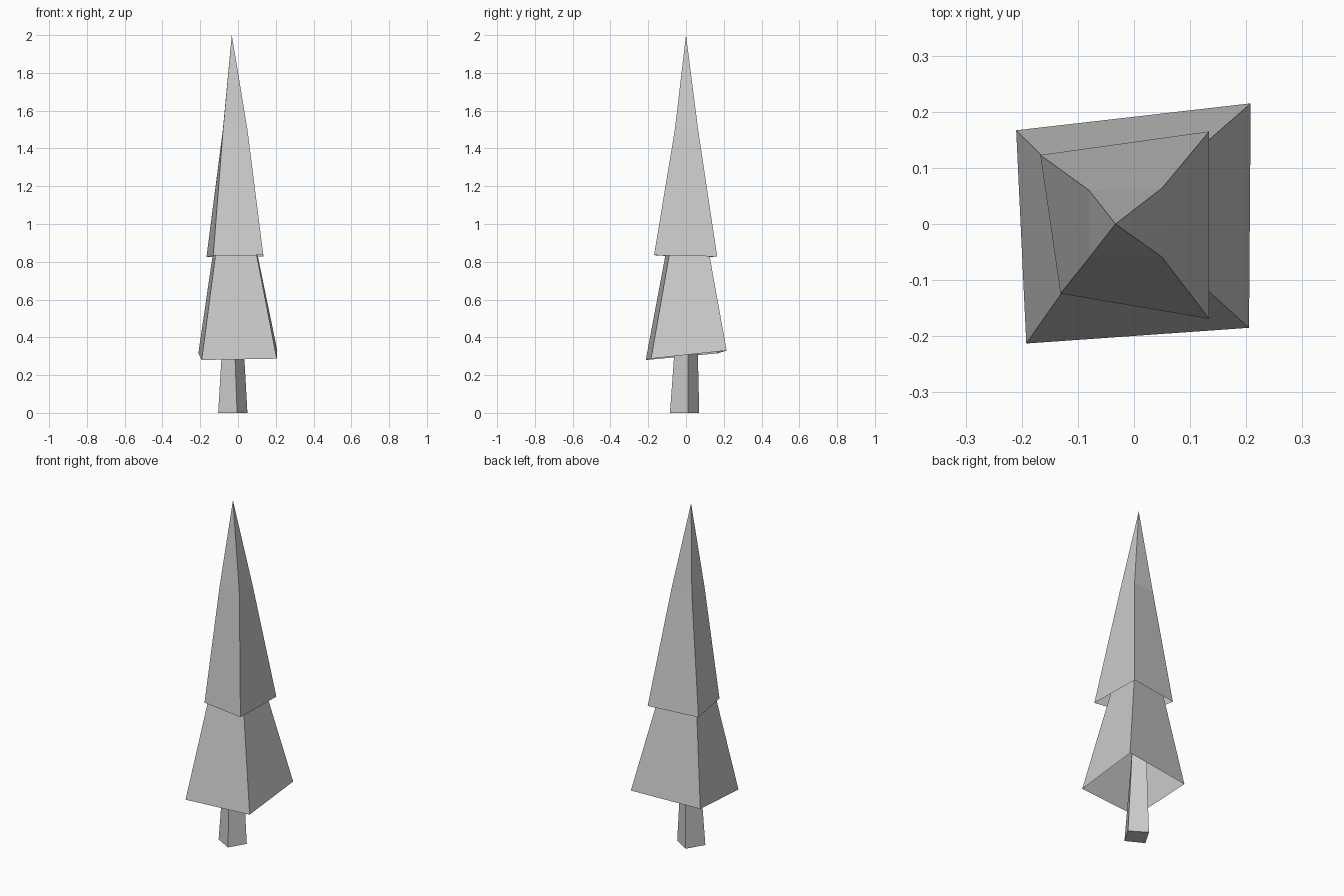
import bpy
import bmesh

cube = bpy.data.objects.get("Cube")
if cube:
    bpy.data.objects.remove(cube, do_unlink=True)

# One plain grey for the whole tree
GREY = (0.6, 0.6, 0.6, 1.0)
grey = bpy.data.materials.new("plain_grey")
grey.diffuse_color = GREY
grey.use_nodes = True
shader = grey.node_tree.nodes["Principled BSDF"]
shader.inputs["Base Color"].default_value = GREY
shader.inputs["Roughness"].default_value = 0.9


def loft(name, rings, apex=None, cap_bottom=False, cap_top=False):
    """Join four-cornered rings from bottom to top, ending in a point or a cap."""
    bm = bmesh.new()
    loops = [[bm.verts.new(p) for p in ring] for ring in rings]
    for low, high in zip(loops, loops[1:]):
        for i in range(4):
            j = (i + 1) % 4
            bm.faces.new((low[i], low[j], high[j], high[i]))
    if apex:
        tip = bm.verts.new(apex)
        for i in range(4):
            bm.faces.new((loops[-1][i], loops[-1][(i + 1) % 4], tip))
    if cap_top:
        bm.faces.new(loops[-1])
    if cap_bottom:
        bm.faces.new(reversed(loops[0]))
    mesh = bpy.data.meshes.new(name)
    bm.to_mesh(mesh)
    bm.free()
    mesh.materials.append(grey)
    obj = bpy.data.objects.new(name, mesh)
    bpy.context.collection.objects.link(obj)
    return obj


def extend(low, high, factor):
    """Continue the straight ridges from one ring through the next."""
    return [tuple(a + (b - a) * factor for a, b in zip(p, q))
            for p, q in zip(low, high)]


# Trunk: tapered square post, turned about its axis, hidden top inside the tier
trunk_foot = [(-0.005, -0.085, 0), (0.05, 0.01, 0),
              (-0.045, 0.07, 0), (-0.105, -0.03, 0)]
trunk_neck = [(-0.016, -0.063, 0.3), (0.033, 0.01, 0.3),
              (-0.04, 0.063, 0.3), (-0.087, -0.02, 0.3)]
loft("trunk", [trunk_foot, extend(trunk_foot, trunk_neck, 1.7)],
     cap_bottom=True, cap_top=True)

# Lower tier: crooked hollow skirt that runs up inside the upper tier
skirt_hem = [(-0.192, -0.213, 0.28), (0.205, -0.185, 0.287),
             (0.208, 0.215, 0.33), (-0.21, 0.167, 0.315)]
skirt_neck = [(-0.12, -0.11, 0.83), (0.1, -0.09, 0.83),
              (0.105, 0.125, 0.83), (-0.135, 0.093, 0.83)]
loft("lower_foliage", [skirt_hem, extend(skirt_hem, skirt_neck, 1.25)],
     cap_top=True)

# Upper tier: hollow spire with a slight bend below the tip
spire_hem = [(-0.131, -0.124, 0.832), (0.134, -0.169, 0.835),
             (0.134, 0.165, 0.828), (-0.167, 0.123, 0.825)]
spire_bend = [(-0.079, -0.059, 1.5), (0.05, -0.059, 1.5),
              (0.05, 0.064, 1.5), (-0.08, 0.06, 1.5)]
loft("upper_foliage", [spire_hem, spire_bend], apex=(-0.033, 0, 2))
